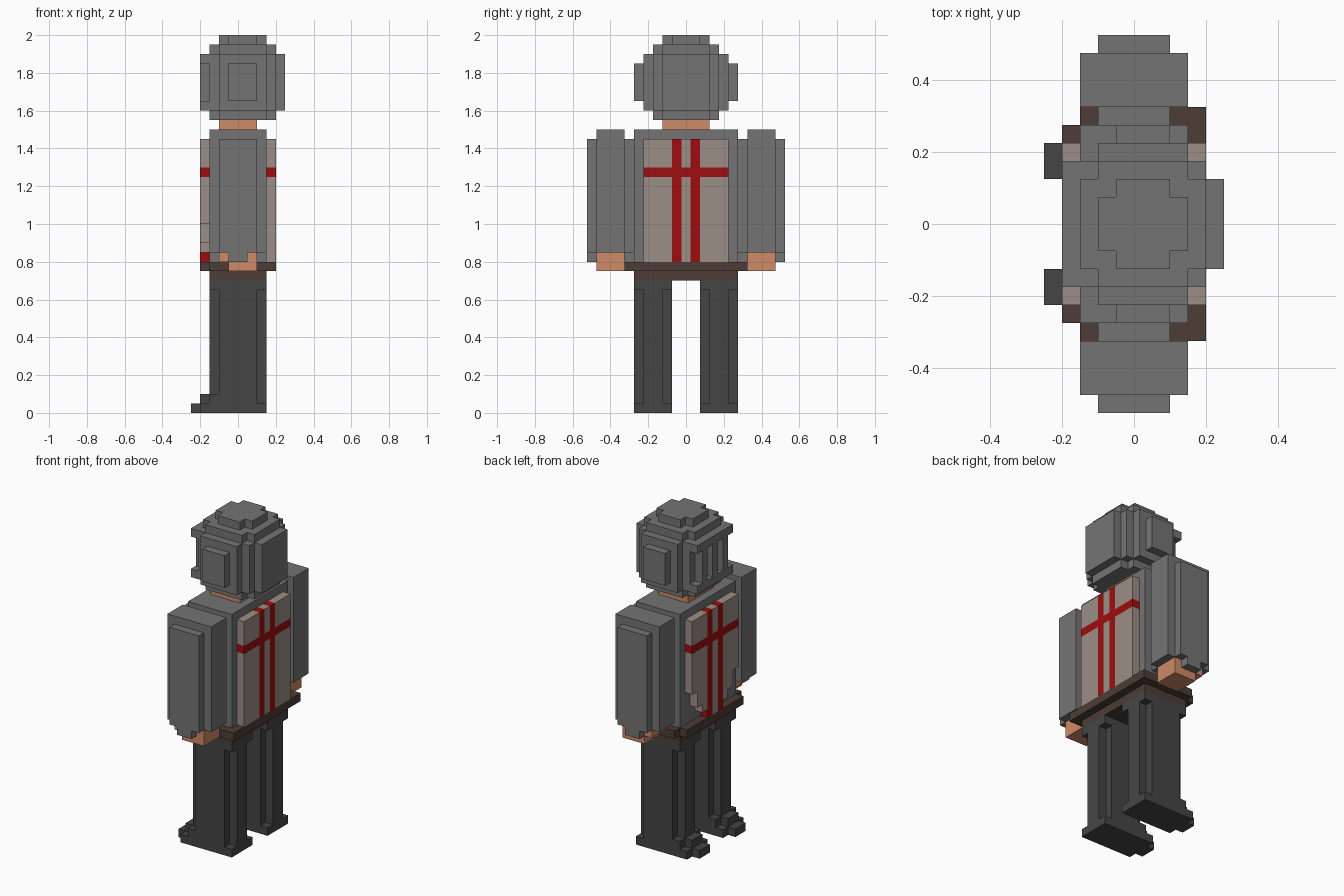
import bpy, bmesh
from mathutils import Vector

if "Cube" in bpy.data.objects:
    bpy.data.objects.remove(bpy.data.objects["Cube"])

S = 0.05  # block size

COLOURS = {
    "steel_grey": (0.175, 0.175, 0.175),
    "skin": (0.62, 0.255, 0.14),
    "beige_cloth": (0.335, 0.268, 0.24),
    "red_cloth": (0.34, 0.004, 0.005),
    "brown_leather": (0.075, 0.046, 0.036),
    "dark_trousers": (0.06, 0.06, 0.06),
}
MATS = {}
for name, rgb in COLOURS.items():
    MATS[name] = bpy.data.materials.new(name)
    MATS[name].diffuse_color = (*rgb, 1)

cells = {}  # block position -> (part, colour)


def box(part, colour, x, y, z):
    """Fill a block range given in metres; y block edges sit half a block off."""
    r = lambda v: round(v / S)
    for i in range(r(x[0]), r(x[1])):
        for j in range(r(y[0] + S / 2), r(y[1] + S / 2)):
            for k in range(r(z[0]), r(z[1])):
                cells[i, j, k] = (part, colour)


def sym(part, colour, x, half, z):
    """Box centred on y = 0."""
    box(part, colour, x, (-half, half), z)


def pair(part, colour, x, y, z):
    """Box mirrored to both sides of y = 0."""
    box("left_" + part, colour, x, y, z)
    box("right_" + part, colour, x, (-y[1], -y[0]), z)


# Helmet: rounded stack of layers
G = "steel_grey"
sym("helmet", G, (-0.10, 0.15), 0.225, (1.60, 1.90))
sym("helmet", G, (-0.15, 0.20), 0.175, (1.60, 1.90))
sym("helmet", G, (0.20, 0.25), 0.125, (1.60, 1.90))
for z in (1.55, 1.90):
    sym("helmet", G, (-0.10, 0.15), 0.175, (z, z + S))
    sym("helmet", G, (-0.15, 0.20), 0.125, (z, z + S))
sym("helmet", G, (-0.10, 0.15), 0.075, (1.95, 2.0))
sym("helmet", G, (-0.05, 0.10), 0.125, (1.95, 2.0))
# Ear plates
pair("ear_plate", G, (-0.05, 0.10), (0.225, 0.275), (1.65, 1.85))
# Visor frame and bars
for z in (1.60, 1.85):
    sym("visor", G, (-0.20, -0.15), 0.175, (z, z + S))
for y in (-0.1, 0.0, 0.1):
    box("visor", G, (-0.20, -0.15), (y - S / 2, y + S / 2), (1.65, 1.85))

# Neck and torso
sym("neck", "skin", (-0.10, 0.10), 0.125, (1.50, 1.55))
sym("torso", G, (-0.15, 0.15), 0.275, (0.80, 1.50))

# Tabard panels: straight at the back, tapered at the front
sym("back_tabard", "beige_cloth", (0.15, 0.20), 0.225, (0.80, 1.45))
for half, z0, z1 in ((0.225, 1.0, 1.45), (0.175, 0.9, 1.0),
                     (0.125, 0.85, 0.9), (0.075, 0.8, 0.85)):
    sym("front_tabard", "beige_cloth", (-0.20, -0.15), half, (z0, z1))
# Red stripes: two upright columns and one band
for (i, j, k), (part, _) in list(cells.items()):
    if "tabard" in part and (abs(j) == 1 or k == 25):
        cells[i, j, k] = (part, "red_cloth")

# Belt and hips
B = "brown_leather"
sym("belt", B, (-0.20, 0.20), 0.275, (0.75, 0.80))
sym("belt", B, (-0.15, 0.20), 0.325, (0.75, 0.80))
sym("hips", B, (-0.15, 0.15), 0.275, (0.70, 0.75))

# Arms with rounded corners, and hands
pair("arm", G, (-0.10, 0.10), (0.275, 0.525), (0.85, 1.45))
pair("arm", G, (-0.15, 0.15), (0.325, 0.475), (0.85, 1.50))
pair("arm", G, (-0.05, 0.05), (0.275, 0.525), (0.80, 0.85))
pair("hand", "skin", (-0.10, 0.10), (0.325, 0.475), (0.80, 0.85))
pair("hand", "skin", (-0.05, 0.10), (0.325, 0.475), (0.75, 0.80))

# Legs with notched corners, and stepped feet
D = "dark_trousers"
pair("leg", D, (-0.10, 0.10), (0.075, 0.275), (0.05, 0.65))
pair("leg", D, (-0.15, 0.15), (0.125, 0.225), (0.05, 0.65))
pair("leg", D, (-0.15, 0.15), (0.075, 0.275), (0.65, 0.70))
pair("foot", D, (-0.20, 0.15), (0.075, 0.275), (0.0, 0.05))
pair("foot", D, (-0.15, -0.10), (0.075, 0.275), (0.05, 0.10))
pair("foot", D, (-0.20, -0.15), (0.125, 0.225), (0.05, 0.10))
pair("foot", D, (-0.25, -0.20), (0.125, 0.225), (0.0, 0.05))

# Skin the blocks: one object per part, outer faces only
DIRS = [Vector(d) for d in ((1, 0, 0), (-1, 0, 0), (0, 1, 0),
                            (0, -1, 0), (0, 0, 1), (0, 0, -1))]
for part in sorted({p for p, _ in cells.values()}):
    mine = {c: col for c, (p, col) in cells.items() if p == part}
    slots = sorted(set(mine.values()))
    bm = bmesh.new()
    for c, col in mine.items():
        centre = Vector((c[0] + 0.5, c[1], c[2] + 0.5))
        for d in DIRS:
            if tuple(int(a + b) for a, b in zip(c, d)) in cells:
                continue
            u = Vector((d.y, d.z, d.x))
            v = d.cross(u)
            f = bm.faces.new([bm.verts.new((centre + (d + a * u + b * v) / 2) * S)
                              for a, b in ((-1, -1), (1, -1), (1, 1), (-1, 1))])
            f.material_index = slots.index(col)
    bmesh.ops.remove_doubles(bm, verts=bm.verts, dist=0.001)
    bmesh.ops.dissolve_limit(bm, angle_limit=0.01, verts=bm.verts,
                             edges=bm.edges, delimit={"MATERIAL"})
    mesh = bpy.data.meshes.new(part)
    bm.to_mesh(mesh)
    bm.free()
    for s in slots:
        mesh.materials.append(MATS[s])
    bpy.context.collection.objects.link(bpy.data.objects.new(part, mesh))

for m in bpy.data.materials:
    if m.users and not m.is_grease_pencil:
        m.use_nodes = True
        m.node_tree.nodes["Principled BSDF"].inputs["Base Color"].default_value = m.diffuse_color
